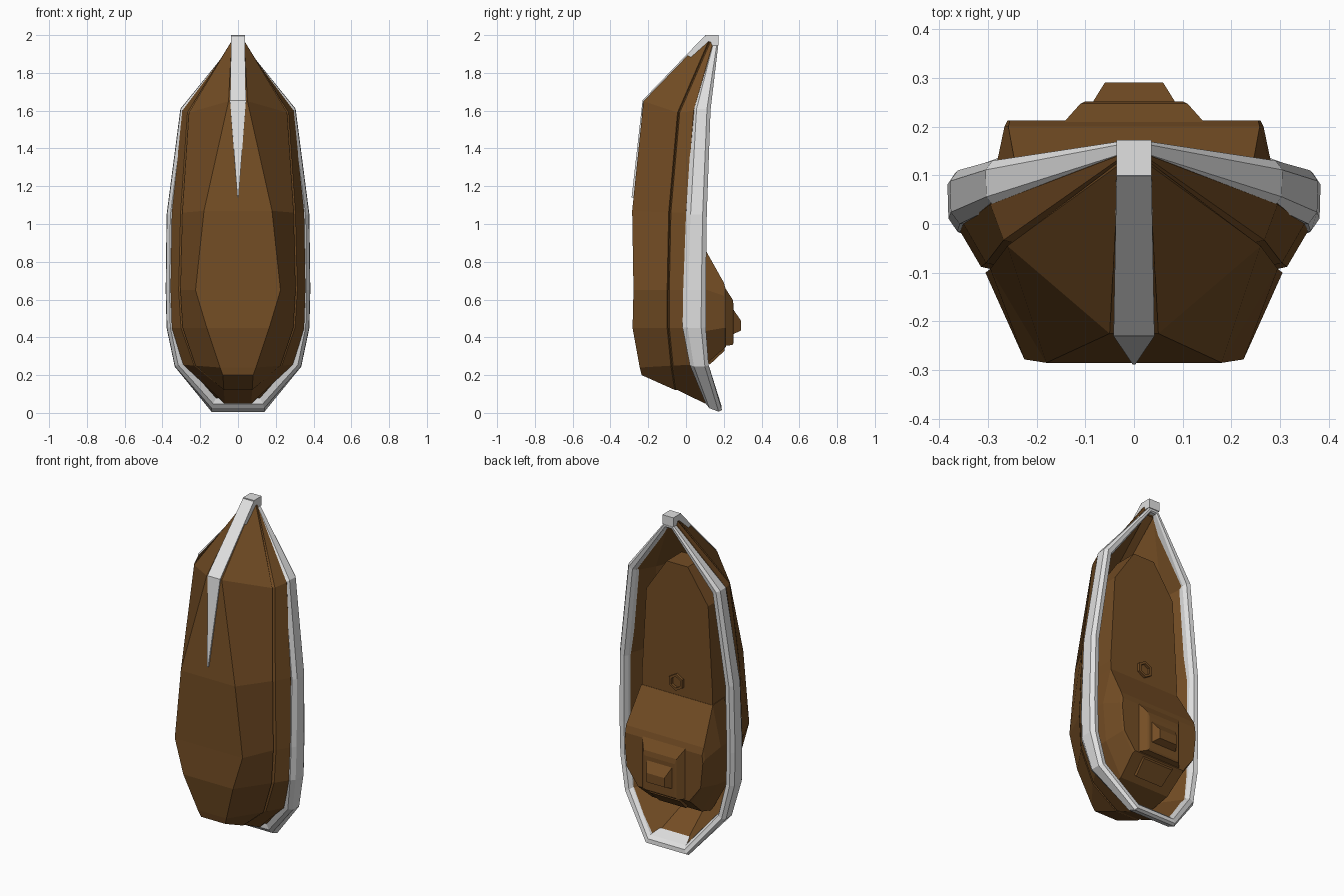
import bpy, bmesh, math
from mathutils import Vector

if "Cube" in bpy.data.objects:
    bpy.data.objects.remove(bpy.data.objects["Cube"])


def material(name, col):
    m = bpy.data.materials.new(name)
    m.diffuse_color = (*col, 1)
    m.use_nodes = True
    m.node_tree.nodes["Principled BSDF"].inputs["Base Color"].default_value = m.diffuse_color
    return m


WOOD = material("brown wood", (0.175, 0.075, 0.018))
TRIM = material("light grey trim", (0.75, 0.75, 0.75))


def make(name, verts, faces, mat):
    me = bpy.data.meshes.new(name)
    me.from_pydata([tuple(v) for v in verts], [], faces)
    bm = bmesh.new()
    bm.from_mesh(me)
    bmesh.ops.remove_doubles(bm, verts=bm.verts, dist=1e-5)
    bmesh.ops.recalc_face_normals(bm, faces=bm.faces)
    bm.to_mesh(me)
    bm.free()
    me.materials.append(mat)
    ob = bpy.data.objects.new(name, me)
    bpy.context.collection.objects.link(ob)
    return ob


def loft(name, rings, mat, closed=False):
    """Bridge equal rings; cap the ends unless the loft is a closed loop."""
    n, m = len(rings[0]), len(rings)
    faces = []
    for i in range(m if closed else m - 1):
        j = (i + 1) % m
        for k in range(n):
            l = (k + 1) % n
            faces.append((i * n + k, i * n + l, j * n + l, j * n + k))
    if not closed:
        faces += [tuple(range(n)), tuple(range((m - 1) * n, m * n))]
    return make(name, [v for r in rings for v in r], faces, mat)


# Hull shell: stations from stern to bow, each with chine, plank edge, gunwale
# and inner lip as (x, y, z); the inside follows the outside
stations = [
    ((.08, -.235, .20), (.075, -.06, .122), (.07, .10, .05), (.10, .16, .045)),
    ((.095, -.245, .24), (.225, -.08, .25), (.29, .02, .255), (.29, .10, .265)),
    ((.165, -.283, .45), (.293, -.10, .45), (.352, -.015, .45), (.335, .085, .46)),
    ((.225, -.278, .65), (.305, -.10, .65), (.36, -.01, .65), (.34, .085, .65)),
    ((.18, -.285, 1.07), (.295, -.092, 1.06), (.35, .0, 1.06), (.335, .09, 1.05)),
    ((.05, -.225, 1.65), (.26, -.045, 1.59), (.295, .04, 1.60), (.265, .11, 1.58)),
    ((.033, .10, 1.985), (.033, .12, 1.97), (.033, .14, 1.95), (.02, .15, 1.93)),
]
rows = []
for i, (chine, edge, gun, lip) in enumerate(stations):
    x, y, z = edge
    g = 0 if i in (0, 6) else 1
    dz = (.035, .025, 0, 0, 0, -.03, -.05)[i]
    rows.append([chine, edge, (x * (1 - .06 * g), y + .006, z), (x * (1 + .03 * g), y + .012, z), gun, lip,
                 (max(x - .03 * g - .005, .015), y + .01, z + dz),
                 (max(chine[0] - .025 * g, .01), chine[1] + .03, chine[2] + dz)])
n, m = 8, len(rows)
verts = [(s * x, y, z) for s in (1, -1) for r in rows for x, y, z in r]
half = n * m
faces = []
for i in range(m - 1):
    for k in range(n - 1):
        for o in (0, half):
            a = o + i * n + k
            faces.append((a, a + 1, a + n + 1, a + n))
    for k in (0, n - 1):                      # outer and inner bottom
        a = i * n + k
        faces.append((a, a + n, a + n + half, a + half))
for i in (0, m - 1):                          # stern and bow closing strips
    for k in range(n - 1):
        a = i * n + k
        faces.append((a, a + 1, a + 1 + half, a + half))
make("hull", verts, faces, WOOD)

# Gunwale rail: plan outline (x, z) with low and high y, swept section
rail = [(.14, .0, .105, .19), (.335, .245, .02, .12), (.378, .45, -.018, .105),
        (.383, .65, -.015, .105), (.378, 1.05, 0, .11), (.305, 1.61, .035, .13),
        (.03, 1.95, .135, .17)]
loop = rail + [(-x, z, a, b) for x, z, a, b in reversed(rail)]
rings = []
for i, (x, z, lo, hi) in enumerate(loop):
    p = Vector((x, z))
    prev = Vector(loop[i - 1][:2])
    nxt = Vector(loop[(i + 1) % len(loop)][:2])
    d = ((p - prev).normalized() + (nxt - p).normalized()).normalized()
    inward = Vector((-d.y, d.x))
    h = hi - lo
    ring = []
    for off, f in ((.02, 0), (.002, .22), (0, .8), (.016, 1), (.042, .97), (.055, .75), (.055, 0)):
        q = p + inward * (off if z < 1.9 else off * .5)
        if z < .1:
            q.y += .03 * (1 - f)              # stern rail leans aft
        ring.append((q.x, lo + h * f, q.y))
    rings.append(ring)
loft("gunwale_rail", rings, TRIM, closed=True)


def rect_y(w, y, z0, z1):
    return [(-w, y, z0), (w, y, z0), (w, y, z1), (-w, y, z1)]


# Stem post head and the stem strip tapering along the keel
loft("stem_head", [rect_y(.036, .10, 1.945, 2), rect_y(.036, .172, 1.945, 2)], TRIM)
stem = []
for w, yf, zf, yb, zb in ((.036, .098, 1.995, .13, 1.94), (.042, -.23, 1.655, -.20, 1.63),
                          (.003, -.288, 1.14, -.275, 1.14)):
    stem.append([(-w, yf, zf), (w, yf, zf), (w, yb, zb), (-w, yb, zb)])
loft("stem_strip", stem, TRIM)


def ring_y(y, pts):
    """Symmetrical outline of (x, z) points at height y."""
    return [(x, y, z) for x, z in pts] + [(-x, y, z) for x, z in reversed(pts)]


# Raised deck with a gap to the hull sides
deck = [(.22, .60), (.235, .95), (.205, 1.48), (.07, 1.68)]
loft("deck", [ring_y(-.06, deck), ring_y(.083, deck)], WOOD)

# Cabin following the hull, then two stepped tiers on its roof
loft("cabin", [
    ring_y(-.03, [(.15, .20), (.27, .42), (.285, .66), (.235, .90)]),
    ring_y(.085, [(.165, .24), (.27, .43), (.29, .66), (.237, .895)]),
    ring_y(.20, [(.175, .34), (.25, .45), (.266, .62), (.258, .69)]),
    ring_y(.212, [(.17, .35), (.245, .45), (.26, .60), (.255, .65)]),
], WOOD)
loft("roof_tier_lower", [rect_y(.145, .208, .355, .66), rect_y(.11, .247, .36, .60),
                         rect_y(.10, .252, .37, .57)], WOOD)
loft("roof_tier_upper", [rect_y(.088, .245, .415, .555), rect_y(.06, .29, .435, .49)], WOOD)

# Raised panel on the cabin's aft slope
loft("aft_panel", [
    [(-.11, .20, .36), (.11, .20, .36), (.10, .11, .28), (-.10, .11, .28)],
    [(-.10, .205, .33), (.10, .205, .33), (.09, .125, .255), (-.09, .125, .255)],
], WOOD)


# Hexagonal mast socket
def hexagon(r, y):
    return [(r * math.sin(k * math.pi / 3), y, .975 + r * math.cos(k * math.pi / 3)) for k in range(6)]


loft("mast_socket", [hexagon(.05, .07), hexagon(.05, .098), hexagon(.034, .098), hexagon(.034, .07)],
     WOOD, closed=True)
